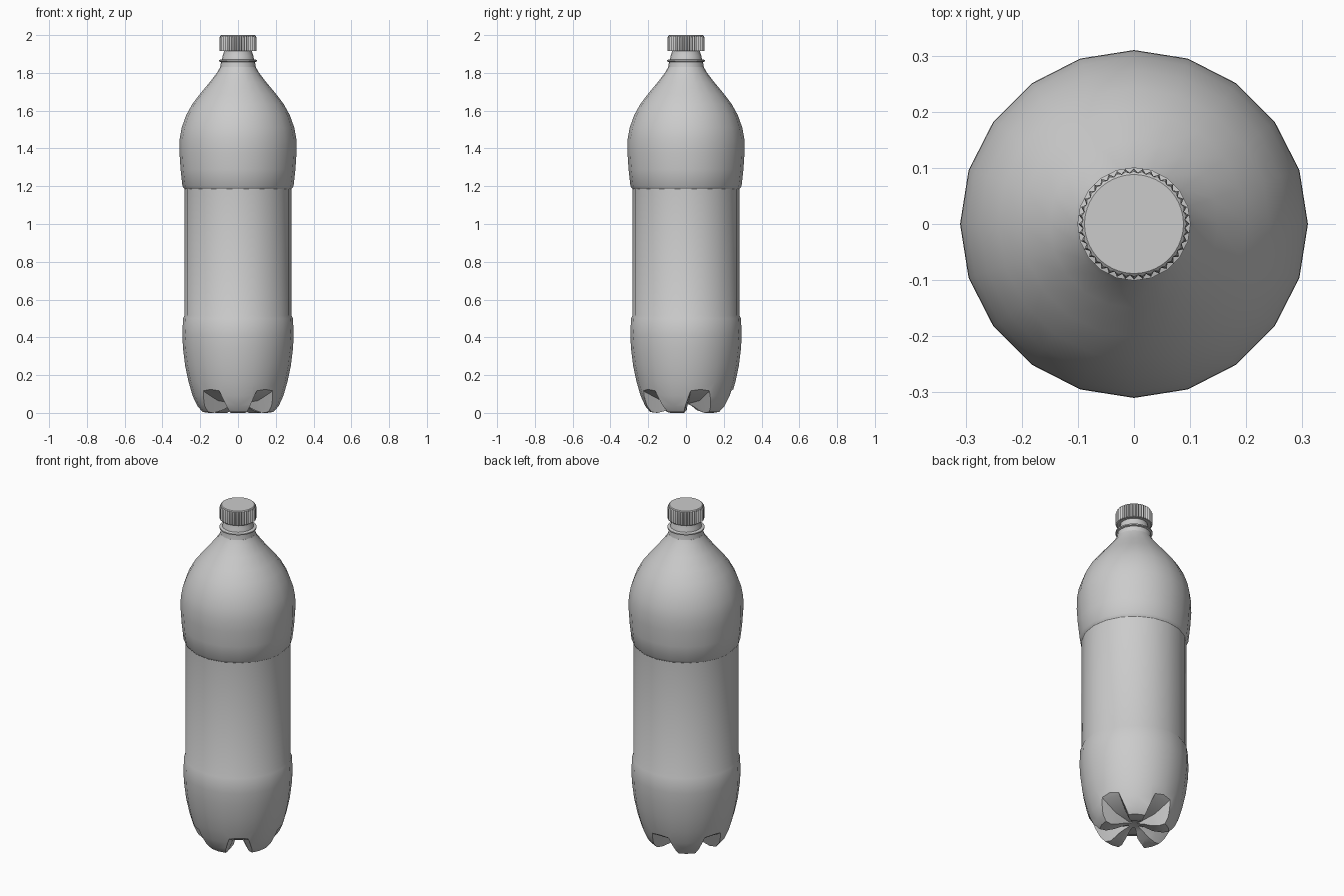
import bpy, bmesh, math
from mathutils import Vector

if "Cube" in bpy.data.objects:
    bpy.data.objects.remove(bpy.data.objects["Cube"])


def finish(name, bm):
    bmesh.ops.recalc_face_normals(bm, faces=bm.faces[:])
    me = bpy.data.meshes.new(name)
    bm.to_mesh(me)
    bm.free()
    ob = bpy.data.objects.new(name, me)
    bpy.context.collection.objects.link(ob)
    return ob


def loft(bm, rings):
    """Skin closed rings of points and cap both ends."""
    vs = [[bm.verts.new(p) for p in ring] for ring in rings]
    n = len(vs[0])
    for a, b in zip(vs, vs[1:]):
        for i in range(n):
            j = (i + 1) % n
            bm.faces.new((a[i], a[j], b[j], b[i]))
    bm.faces.new(vs[0])
    bm.faces.new(vs[-1])


def ring(r, z, n, rib=0.0):
    pts = []
    for i in range(n):
        a = 2 * math.pi * i / n
        q = r - (rib if i % 2 else 0)
        pts.append((q * math.cos(a), q * math.sin(a), z))
    return pts


def smooth(ob, angle=30):
    bpy.ops.object.select_all(action='DESELECT')
    ob.select_set(True)
    bpy.context.view_layer.objects.active = ob
    bpy.ops.object.shade_smooth_by_angle(angle=math.radians(angle))


# Bottle body: 20-sided revolve, from base centre up to the shoulder
profile = [(.03, .045), (.06, .035), (.11, .012), (.155, 0), (.19, .005),
           (.215, .035), (.24, .09), (.262, .165), (.28, .25), (.291, .34),
           (.295, .41), (.291, .50), (.283, .515), (.283, 1.185), (.294, 1.20),
           (.304, 1.29), (.31, 1.38), (.309, 1.45), (.298, 1.51), (.275, 1.575),
           (.242, 1.635), (.20, 1.69), (.15, 1.75), (.108, 1.805), (.095, 1.83)]
bm = bmesh.new()
loft(bm, [ring(r, z, 20) for r, z in profile])
body = finish("bottle_body", bm)

# Five flaring grooves cut between the feet
bm = bmesh.new()
sections = [(.03, .018, .008, .05), (.14, .075, .03, .065),
            (.23, .125, .05, .11), (.34, .18, .07, .19)]
for k in range(5):
    a = math.radians(90 + 72 * k)
    out = Vector((math.cos(a), math.sin(a), 0))
    side = Vector((-math.sin(a), math.cos(a), 0))
    rings = []
    for r, wb, wt, h in sections:
        rings.append([out * r + side * s + Vector((0, 0, z)) for s, z in
                      ((-wb, -.05), (-wt, h), (wt, h), (wb, -.05))])
    loft(bm, rings)
cutter = finish("groove_cutter", bm)
cutter.hide_render = True
mod = body.modifiers.new("grooves", 'BOOLEAN')
mod.operation = 'DIFFERENCE'
mod.solver = 'EXACT'
mod.object = cutter
bpy.context.view_layer.objects.active = body
bpy.ops.object.modifier_apply(modifier=mod.name)
bpy.data.objects.remove(cutter)
smooth(body)

# Neck with support flange
neck = [(.095, 1.828), (.091, 1.853), (.091, 1.858), (.101, 1.861), (.101, 1.868),
        (.085, 1.872), (.081, 1.89), (.075, 1.91), (.075, 1.93)]
bm = bmesh.new()
loft(bm, [ring(r, z, 20) for r, z in neck])
smooth(finish("neck", bm))

# Ribbed screw cap
cap = [(.092, 1.915, 0), (.099, 1.917, .008), (.099, 1.985, .008),
       (.094, 1.996, .003), (.088, 2.0, 0)]
bm = bmesh.new()
loft(bm, [ring(r, z, 80, rib) for r, z, rib in cap])
smooth(finish("screw_cap", bm))
